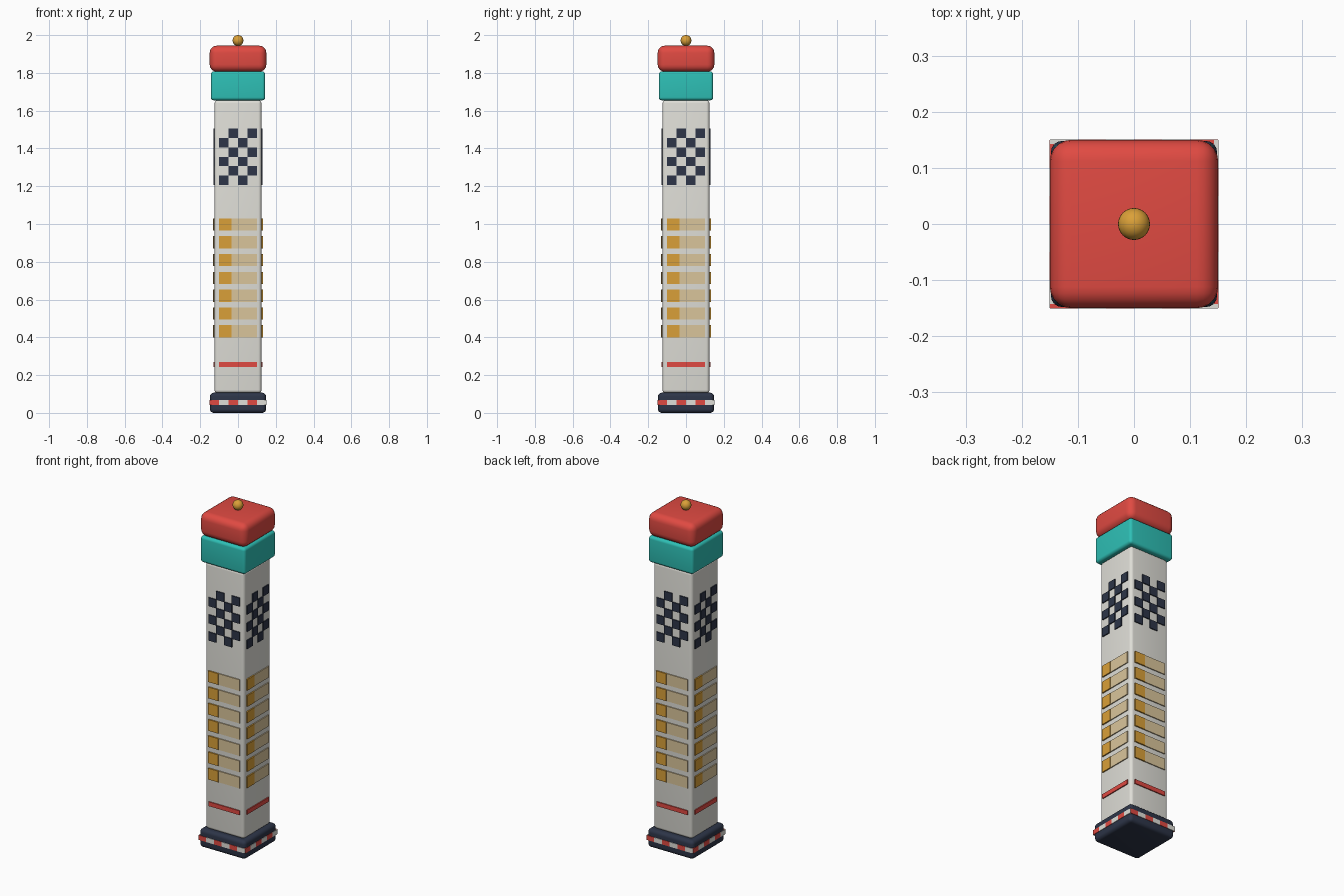
import bpy, bmesh, math
from mathutils import Matrix, Vector

if "Cube" in bpy.data.objects:
    bpy.data.objects.remove(bpy.data.objects["Cube"])


def material(name, r, g, b):
    lin = [((c / 255 + 0.055) / 1.055) ** 2.4 for c in (r, g, b)]
    m = bpy.data.materials.new(name)
    m.diffuse_color = (*lin, 1)
    m.use_nodes = True
    m.node_tree.nodes["Principled BSDF"].inputs["Base Color"].default_value = m.diffuse_color
    return m


RED = material("red", 224, 74, 66)
TEAL = material("teal", 46, 192, 182)
WHITE = material("off_white", 224, 223, 216)
DARK = material("dark_navy", 45, 53, 72)
GOLD = material("gold", 218, 160, 56)
TAN = material("pale_tan", 218, 197, 155)


def finish(name, bm, mats, smooth=False):
    me = bpy.data.meshes.new(name)
    bm.to_mesh(me)
    bm.free()
    for m in mats:
        me.materials.append(m)
    ob = bpy.data.objects.new(name, me)
    bpy.context.collection.objects.link(ob)
    if smooth:
        bpy.context.view_layer.objects.active = ob
        ob.select_set(True)
        bpy.ops.object.shade_smooth_by_angle(angle=math.radians(35))
        ob.select_set(False)
    return ob


def add_box(bm, lo, hi, index=0, rot=None):
    lo, hi = Vector(lo), Vector(hi)
    mat = Matrix.Translation((lo + hi) / 2) @ Matrix.Diagonal((*(hi - lo), 1))
    if rot:
        mat = rot @ mat
    for v in bmesh.ops.create_cube(bm, size=1, matrix=mat)["verts"]:
        for f in v.link_faces:
            f.material_index = index


def rounded_block(name, half, z0, z1, radius, mat):
    bm = bmesh.new()
    add_box(bm, (-half, -half, z0), (half, half, z1))
    bmesh.ops.bevel(bm, geom=bm.edges[:], offset=radius, segments=5,
                    profile=0.5, affect='EDGES')
    finish(name, bm, [mat], True)


def plates(name, cells, inner, outer, mats):
    """Thin plates (x0, x1, z0, z1, colour) repeated on all four sides."""
    bm = bmesh.new()
    for k in range(4):
        rot = Matrix.Rotation(k * math.pi / 2, 4, 'Z')
        for x0, x1, z0, z1, i in cells:
            add_box(bm, (x0, -outer, z0), (x1, -inner, z1), i, rot)
    finish(name, bm, mats)


# stacked blocks
rounded_block("base", 0.148, 0, 0.107, 0.02, DARK)
rounded_block("shaft", 0.124, 0.105, 1.656, 0.017, WHITE)
rounded_block("collar", 0.144, 1.655, 1.808, 0.016, TEAL)
rounded_block("cap", 0.15, 1.806, 1.944, 0.038, RED)

# top ball
bm = bmesh.new()
bmesh.ops.create_uvsphere(bm, u_segments=24, v_segments=14, radius=0.0285,
                          matrix=Matrix.Translation((0, 0, 1.9715)))
finish("top_ball", bm, [GOLD], True)

# kerb stripes round the base
kerb = [(-0.15 + 0.05 * i, -0.10 + 0.05 * i, 0.042, 0.069, i % 2) for i in range(6)]
plates("base_stripes", kerb, 0.143, 0.1505, [RED, WHITE])

# thin red line
plates("red_line", [(-0.1, 0.1, 0.244, 0.269, 0)], 0.122, 0.13, [RED])

# seven two-tone bars
bars = []
for i in range(7):
    z = 0.399 + 0.0944 * i
    bars += [(-0.1, -0.035, z, z + 0.065, 0)]
plates("bar_ends", bars, 0.122, 0.1315, [GOLD])
plates("bars", [(-0.035, 0.1, z0, z1, 0) for _, _, z0, z1, _ in bars],
       0.122, 0.1295, [TAN])

# chequered panel
checks = [(-0.1 + 0.05 * c, -0.05 + 0.05 * c, 1.206 + 0.05 * r, 1.256 + 0.05 * r, 0)
          for r in range(6) for c in range(4) if (r + c) % 2 == 0]
plates("checks", checks, 0.122, 0.13, [DARK])
